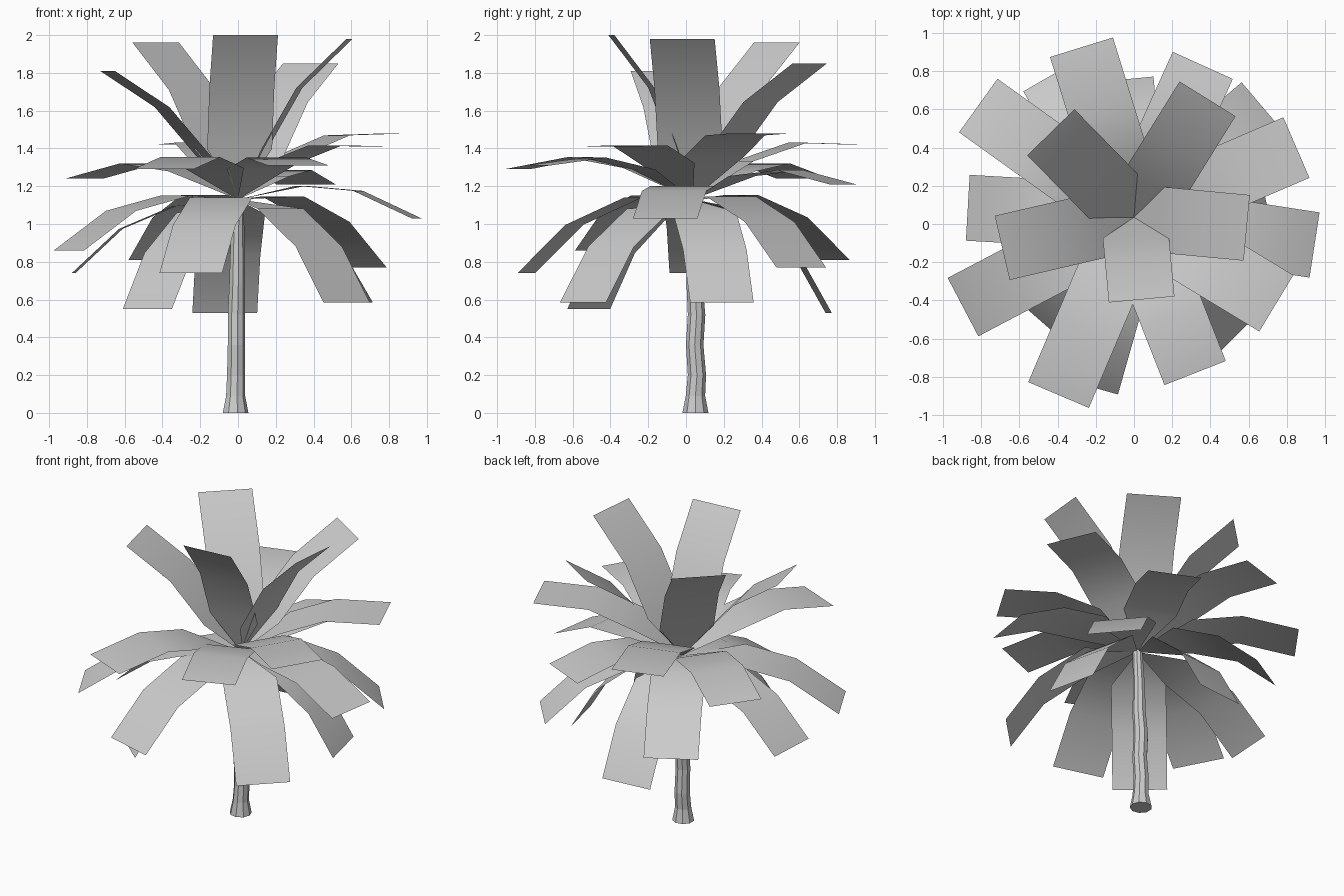
import bpy, bmesh
from math import sin, cos, radians, hypot, atan2, pi
from mathutils import Vector

cube = bpy.data.objects.get("Cube")
if cube:
    bpy.data.objects.remove(cube)

grey = bpy.data.materials.new("plain_grey")
grey.use_nodes = True
GREY = (0.6, 0.6, 0.6, 1)
grey.diffuse_color = GREY
grey.node_tree.nodes["Principled BSDF"].inputs["Base Color"].default_value = GREY

HUB = Vector((0, 0.035, 1.13))
WIDTH = 0.345


def finish(name, bm, smooth):
    mesh = bpy.data.meshes.new(name)
    bm.to_mesh(mesh)
    bm.free()
    mesh.materials.append(grey)
    for p in mesh.polygons:
        p.use_smooth = smooth
    obj = bpy.data.objects.new(name, mesh)
    bpy.context.collection.objects.link(obj)
    return obj


def frond(name, tip, lengths, slopes):
    """Bent strip with a pointed base, turned and scaled to reach its tip."""
    # Canonical drooping profile in the (reach, height) plane
    profile = [(0.0, 0.0)]
    for length, slope in zip(lengths, slopes):
        r, h = profile[-1]
        a = radians(slope)
        profile.append((r + length * cos(a), h + length * sin(a)))
    to_tip = Vector(tip) - HUB
    out = Vector((to_tip.x, to_tip.y, 0)).normalized()
    side = Vector((-out.y, out.x, 0)) * WIDTH / 2
    reach, rise = hypot(to_tip.x, to_tip.y), to_tip.z
    end_r, end_h = profile[-1]
    scale = hypot(reach, rise) / hypot(end_r, end_h)
    turn = atan2(rise, reach) - atan2(end_h, end_r)

    bm = bmesh.new()
    base = bm.verts.new(HUB)
    last = None
    for r, h in profile[1:]:
        mid = HUB + scale * (out * (r * cos(turn) - h * sin(turn))
                             + Vector((0, 0, r * sin(turn) + h * cos(turn))))
        pair = [bm.verts.new(mid - side), bm.verts.new(mid + side)]
        if last:
            bm.faces.new((last[0], pair[0], pair[1], last[1]))
        else:
            bm.faces.new((base, pair[0], pair[1]))
        last = pair
    finish(name, bm, True)


# Crown layers: segment lengths, segment slopes, tip positions
LAYERS = {
    "upright_frond": ((0.30, 0.37, 0.37), (0, -2, -18), [
        (-0.435, 0.48, 1.96), (0.385, 0.655, 1.85), (0.04, -0.395, 2.0),
        (0.59, -0.02, 1.98), (-0.69, -0.125, 1.81)]),
    "spreading_frond": ((0.36, 0.32, 0.36), (0, -17, -37), [
        (0.85, 0.40, 1.48), (0.36, 0.83, 1.21), (-0.275, 0.925, 1.42),
        (-0.815, 0.62, 1.24), (-0.87, 0.085, 0.74), (-0.895, -0.435, 0.86),
        (-0.395, -0.895, 1.29), (0.32, -0.78, 1.31), (0.745, -0.415, 1.41),
        (0.945, -0.11, 1.03)]),
    "hanging_frond": ((0.32, 0.35, 0.36), (0, -26, -46), [
        (0.675, 0.61, 0.77), (-0.43, 0.78, 0.81), (-0.07, 0.755, 0.53),
        (0.675, 0.19, 0.585), (0.575, -0.545, 0.585), (-0.48, -0.515, 0.55),
        (-0.25, -0.845, 0.74)]),
}
for layer, (lengths, slopes, tips) in LAYERS.items():
    for i, tip in enumerate(tips):
        frond(f"{layer}_{i + 1}", tip, lengths, slopes)

# Trunk: slightly wavy tapered column with a flared foot (x, y, z, radius)
SIDES = 9
RINGS = [(-0.015, 0.05, 0, 0.07), (-0.014, 0.05, 0.09, 0.052),
         (-0.012, 0.058, 0.2, 0.049), (-0.01, 0.046, 0.36, 0.047),
         (-0.01, 0.056, 0.52, 0.047), (-0.006, 0.045, 0.68, 0.043),
         (-0.004, 0.045, 0.88, 0.038), (0, 0.035, 1.13, 0.032)]
bm = bmesh.new()
loops = []
for x, y, z, rad in RINGS:
    loops.append([bm.verts.new((x + rad * cos(2 * pi * k / SIDES),
                                y + rad * sin(2 * pi * k / SIDES), z))
                  for k in range(SIDES)])
for low, high in zip(loops, loops[1:]):
    for k in range(SIDES):
        n = (k + 1) % SIDES
        bm.faces.new((low[k], low[n], high[n], high[k]))
bm.faces.new(loops[0][::-1])
bm.faces.new(loops[-1])
finish("trunk", bm, False)
